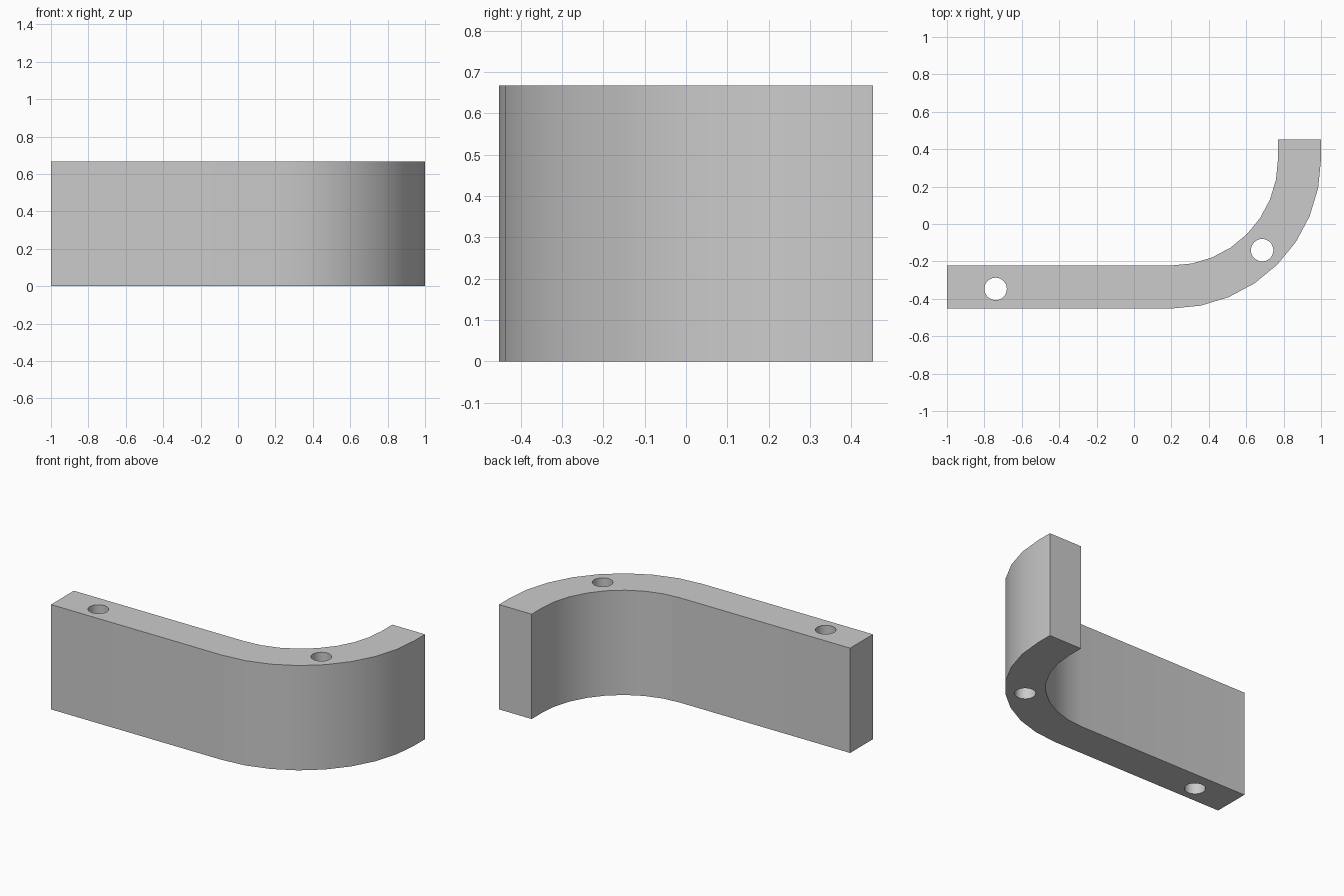
import bpy
import bmesh
from math import sin, cos, pi

cube = bpy.data.objects.get("Cube")
if cube:
    bpy.data.objects.remove(cube, do_unlink=True)

HEIGHT = 0.667
BACK = 0.452              # half depth
BEND_X, BEND_Y = 0.2, 0.348
OUTER, INNER = 0.8, 0.57
STEPS = 8
HOLES = [(-0.74, -0.347), (0.685, -0.14)]
HOLE_RADIUS = 0.06

grey = bpy.data.materials.new("plain grey")
grey.use_nodes = True
colour = (0.6, 0.6, 0.6, 1)
grey.diffuse_color = colour
grey.node_tree.nodes["Principled BSDF"].inputs["Base Color"].default_value = colour


def arc(radius):
    """Quarter bend from the straight arm round to the short end."""
    turns = [i * pi / 2 / STEPS for i in range(STEPS + 1)]
    return [(BEND_X + radius * sin(t), BEND_Y - radius * cos(t)) for t in turns]


def prism(name, outline, bottom, top):
    """Extrude a closed outline upwards into a solid."""
    bm = bmesh.new()
    face = bm.faces.new([bm.verts.new((x, y, bottom)) for x, y in outline])
    result = bmesh.ops.extrude_face_region(bm, geom=[face])
    verts = [v for v in result["geom"] if isinstance(v, bmesh.types.BMVert)]
    bmesh.ops.translate(bm, verts=verts, vec=(0, 0, top - bottom))
    bmesh.ops.recalc_face_normals(bm, faces=bm.faces)
    mesh = bpy.data.meshes.new(name)
    bm.to_mesh(mesh)
    bm.free()
    mesh.materials.append(grey)
    obj = bpy.data.objects.new(name, mesh)
    bpy.context.collection.objects.link(obj)
    return obj


# Curved bracket: straight arm, quarter bend, short straight end
outline = [(-1, BEND_Y - OUTER)] + arc(OUTER) + [(1, BACK)]
outline += [(BEND_X + INNER, BACK)] + arc(INNER)[::-1] + [(-1, BEND_Y - INNER)]
bracket = prism("curved_bracket", outline, 0, HEIGHT)

# Two vertical bolt holes
for number, (x, y) in enumerate(HOLES, 1):
    sides = 32
    circle = [(x + HOLE_RADIUS * cos(2 * pi * i / sides),
               y + HOLE_RADIUS * sin(2 * pi * i / sides)) for i in range(sides)]
    cutter = prism(f"hole_cutter_{number}", circle, -0.1, HEIGHT + 0.1)
    bpy.context.view_layer.objects.active = bracket
    cut = bracket.modifiers.new("bolt hole", 'BOOLEAN')
    cut.operation = 'DIFFERENCE'
    cut.solver = 'EXACT'
    cut.object = cutter
    bpy.ops.object.modifier_apply(modifier=cut.name)
    bpy.data.objects.remove(cutter, do_unlink=True)

# Smooth bend with crisp corners
bpy.ops.object.select_all(action='DESELECT')
bracket.select_set(True)
bpy.context.view_layer.objects.active = bracket
bpy.ops.object.shade_smooth_by_angle(angle=pi / 6)
